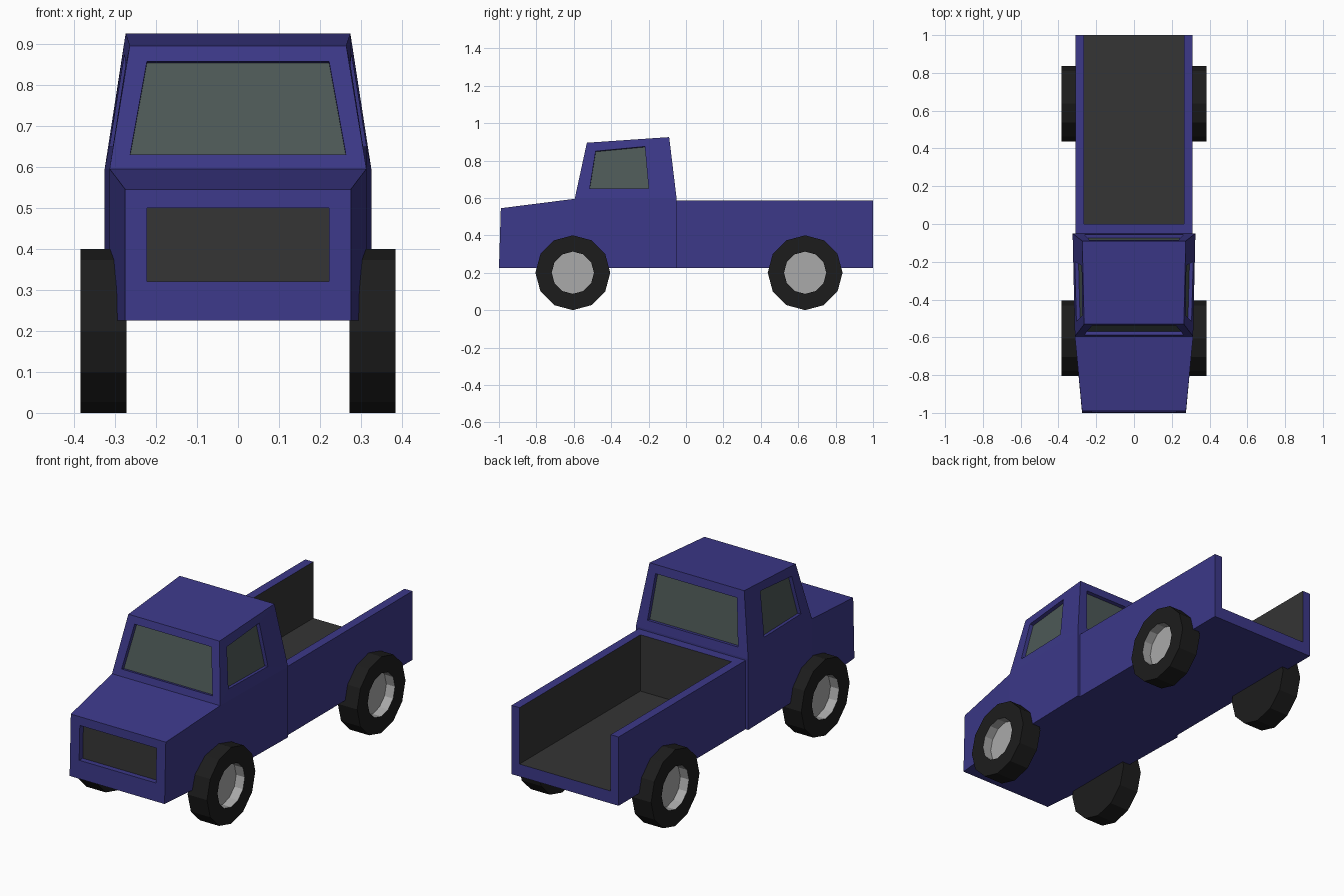
import bpy, bmesh, math
from mathutils import Vector

if "Cube" in bpy.data.objects:
    bpy.data.objects.remove(bpy.data.objects["Cube"])


def material(name, rgb):
    m = bpy.data.materials.new(name)
    m.diffuse_color = (*rgb, 1)
    m.use_nodes = True
    m.node_tree.nodes["Principled BSDF"].inputs["Base Color"].default_value = m.diffuse_color
    return m


BLUE = material("blue_paint", (0.045, 0.04, 0.25))
DARK = material("dark_liner", (0.035, 0.035, 0.035))
GLASS = material("window_glass", (0.075, 0.1, 0.095))
TYRE = material("tyre_rubber", (0.012, 0.012, 0.012))
RIM = material("rim_grey", (0.4, 0.4, 0.4))


def finish(bm, name, mats):
    bmesh.ops.recalc_face_normals(bm, faces=bm.faces[:])
    me = bpy.data.meshes.new(name)
    bm.to_mesh(me)
    bm.free()
    for m in mats:
        me.materials.append(m)
    ob = bpy.data.objects.new(name, me)
    bpy.context.collection.objects.link(ob)


def recess(bm, face, corners, axis, depth, mat):
    """Cut a sunken panel: corners are projected along axis onto the face."""
    n, origin = face.normal.copy(), face.calc_center_median()
    outer = list(face.verts)
    pts = [Vector(c) for c in corners]
    pts = [p + axis * ((origin - p).dot(n) / axis.dot(n)) for p in pts]
    # pair each panel corner with the nearest face corner
    order = [min(pts, key=lambda p: (p - v.co).length) for v in outer]
    edge = [bm.verts.new(p) for p in order]
    sunk = [bm.verts.new(p - n * depth) for p in order]
    bm.faces.remove(face)
    for a, b in ((outer, edge), (edge, sunk)):
        for i in range(4):
            j = (i + 1) % 4
            bm.faces.new((a[i], a[j], b[j], b[i]))
    bm.faces.new(sunk).material_index = mat


# Cab and bonnet: side profile as (half width, y, z)
profile = [(0.275, -1.0, 0.225), (0.275, -0.99, 0.545), (0.313, -0.595, 0.595),
           (0.264, -0.53, 0.895), (0.274, -0.09, 0.925), (0.325, -0.05, 0.595),
           (0.325, -0.05, 0.225), (0.313, -0.595, 0.225)]
bm = bmesh.new()
L = [bm.verts.new((-x, y, z)) for x, y, z in profile]
R = [bm.verts.new((x, y, z)) for x, y, z in profile]
strip = []
for i in range(8):
    j = (i + 1) % 8
    strip.append(bm.faces.new((L[i], L[j], R[j], R[i])))
sides = []
for S in (L, R):
    bm.faces.new([S[i] for i in (0, 1, 2, 7)])
    bm.faces.new([S[i] for i in (2, 5, 6, 7)])
    sides.append(bm.faces.new([S[i] for i in (2, 3, 4, 5)]))
bmesh.ops.recalc_face_normals(bm, faces=bm.faces[:])
bm.normal_update()


def trapezoid(y, x0, z0, x1, z1):
    return [(-x0, y, z0), (x0, y, z0), (x1, y, z1), (-x1, y, z1)]


# Grille, windscreen, rear window, side windows
Y, X = Vector((0, 1, 0)), Vector((1, 0, 0))
recess(bm, strip[0], trapezoid(-1, 0.222, 0.32, 0.222, 0.5), Y, 0.03, 2)
recess(bm, strip[2], trapezoid(-0.56, 0.263, 0.63, 0.222, 0.857), Y, 0.02, 1)
recess(bm, strip[4], trapezoid(-0.07, 0.262, 0.64, 0.236, 0.88), Y, 0.02, 1)
for s, f in zip((-1, 1), sides):
    recess(bm, f, [(0.3 * s, -0.515, 0.65), (0.3 * s, -0.2, 0.65),
                   (0.3 * s, -0.22, 0.875), (0.3 * s, -0.483, 0.85)], X, 0.02, 1)
finish(bm, "cab", [BLUE, GLASS, DARK])

# Load bed: open-backed tray with dark lining
bm = bmesh.new()


def u_shape(w, bottom, y):
    return [bm.verts.new((x, y, z)) for x, z in
            ((-w, 0.585), (-w, bottom), (w, bottom), (w, 0.585))]


o_rear, o_front = u_shape(0.31, 0.225, 1.0), u_shape(0.31, 0.225, -0.05)
i_rear, i_front = u_shape(0.264, 0.29, 1.0), u_shape(0.264, 0.29, 0.0)
for i in range(3):
    for a, b, mat in ((o_rear, o_front, 0), (i_rear, i_front, 1), (o_rear, i_rear, 0)):
        bm.faces.new((a[i], a[i + 1], b[i + 1], b[i])).material_index = mat
bm.faces.new(o_front)
bm.faces.new(i_front).material_index = 1
for i in (0, 3):
    bm.faces.new((o_rear[i], o_front[i], i_front[i], i_rear[i]))
bm.faces.new((o_front[0], o_front[3], i_front[3], i_front[0]))
finish(bm, "load_bed", [BLUE, DARK])

# Wheels: twelve-sided tyres with sunken rims
for end, yc in (("front", -0.605), ("rear", 0.637)):
    for side, s in (("left", -1), ("right", 1)):
        bm = bmesh.new()
        rings = []
        for x, r in ((0.272, 0.2), (0.384, 0.2), (0.384, 0.113), (0.334, 0.113)):
            rings.append([bm.verts.new((s * x, yc + r * math.sin(k * math.pi / 6),
                                        0.2 + r * math.cos(k * math.pi / 6)))
                          for k in range(12)])
        for n, (a, b) in enumerate(zip(rings, rings[1:])):
            for k in range(12):
                m = (k + 1) % 12
                bm.faces.new((a[k], a[m], b[m], b[k])).material_index = int(n == 2)
        bm.faces.new(rings[0])
        bm.faces.new(rings[3]).material_index = 1
        finish(bm, f"{end}_{side}_wheel", [TYRE, RIM])
